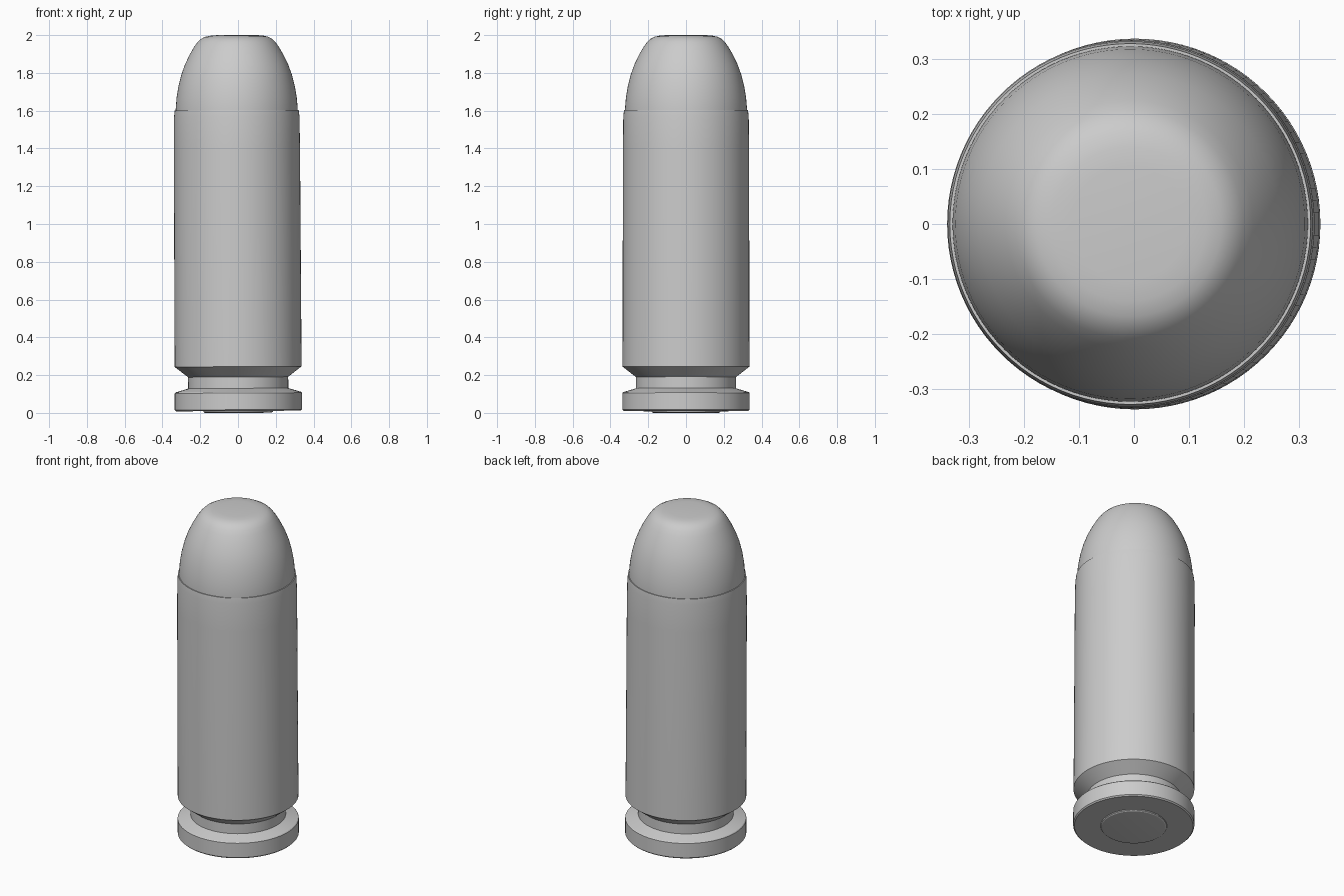
import bpy, bmesh, math
from mathutils import Matrix

if "Cube" in bpy.data.objects:
    bpy.data.objects.remove(bpy.data.objects["Cube"])

SIDES = 96
# the whole model leans very slightly toward -x
LEAN = Matrix.Translation((0.002, 0, 0.0)) @ Matrix.Rotation(-0.0055, 4, 'Y')


def lathe(name, profile, angle=25):
    """Spin (radius, z) points around the z axis."""
    bm = bmesh.new()
    verts = [bm.verts.new((r, 0, z)) for r, z in profile]
    edges = [bm.edges.new(p) for p in zip(verts, verts[1:])]
    bmesh.ops.spin(bm, geom=verts + edges, cent=(0, 0, 0), axis=(0, 0, 1),
                   angle=math.tau, steps=SIDES)
    bmesh.ops.remove_doubles(bm, verts=bm.verts, dist=1e-4)
    bmesh.ops.recalc_face_normals(bm, faces=bm.faces)
    bm.transform(LEAN)
    me = bpy.data.meshes.new(name)
    bm.to_mesh(me)
    bm.free()
    ob = bpy.data.objects.new(name, me)
    bpy.context.collection.objects.link(ob)
    bpy.ops.object.select_all(action='DESELECT')
    ob.select_set(True)
    bpy.context.view_layer.objects.active = ob
    bpy.ops.object.shade_smooth_by_angle(angle=math.radians(angle))
    return ob


# casing: rim, groove, shoulder and straight wall up to the mouth
lathe("casing", [
    (0, 0.01), (0.33, 0.01), (0.337, 0.017), (0.337, 0.105), (0.332, 0.11),
    (0.265, 0.13), (0.265, 0.19), (0.336, 0.245), (0.336, 0.255),
    (0.334, 1.4), (0.332, 1.57), (0.328, 1.603), (0.321, 1.603), (0.321, 1.55)])

# rounded tip with a flat nose
lathe("tip", [
    (0.323, 1.55), (0.323, 1.61), (0.318, 1.67), (0.308, 1.73), (0.293, 1.79),
    (0.273, 1.845), (0.249, 1.895), (0.225, 1.937), (0.207, 1.962),
    (0.19, 1.979), (0.168, 1.991), (0.14, 1.997), (0.105, 2.0), (0, 2.0)], 40)

# primer: shallow button under the base
lathe("primer", [
    (0.185, 0.03), (0.185, 0.01), (0.183, 0.005), (0.177, 0.001), (0.17, 0), (0, 0)])
